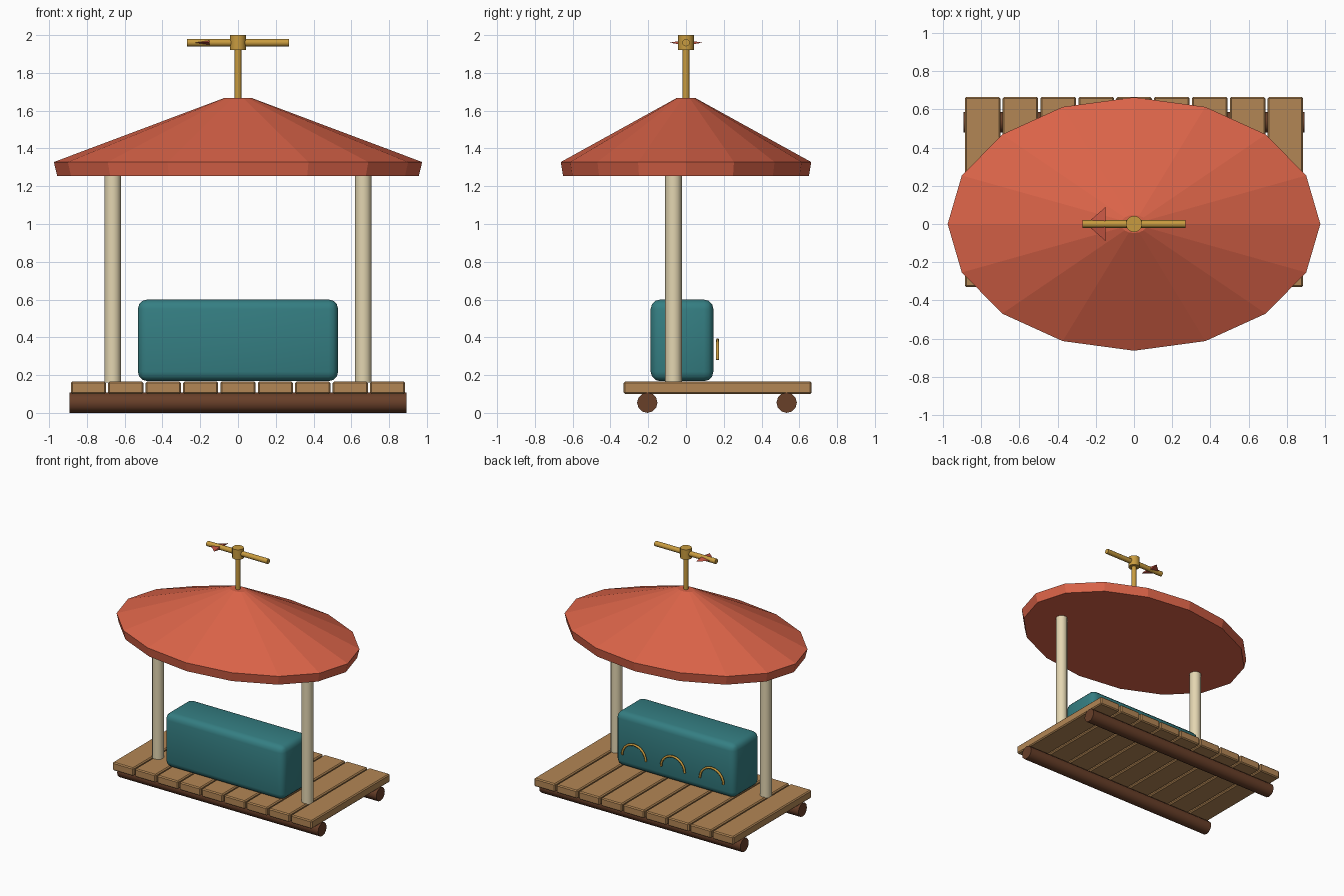
import bpy, bmesh
from math import pi, cos, sin, radians

if "Cube" in bpy.data.objects:
    bpy.data.objects.remove(bpy.data.objects["Cube"])


def mat(name, r, g, b):
    m = bpy.data.materials.new(name)
    m.diffuse_color = (r, g, b, 1)
    m.use_nodes = True
    m.node_tree.nodes["Principled BSDF"].inputs["Base Color"].default_value = m.diffuse_color
    return m


RED = mat("roof_red", 0.70, 0.125, 0.065)
TEAL = mat("teal", 0.035, 0.21, 0.225)
WOOD = mat("plank_wood", 0.45, 0.24, 0.09)
BARK = mat("log_brown", 0.14, 0.05, 0.022)
CREAM = mat("post_cream", 0.77, 0.67, 0.44)
GOLD = mat("brass", 0.58, 0.33, 0.05)
VANE = mat("vane_red", 0.55, 0.09, 0.055)


def finish(name, material, smooth=None):
    o = bpy.context.object
    o.name = name
    o.data.materials.append(material)
    if smooth:
        bpy.ops.object.shade_smooth_by_angle(angle=radians(smooth))
    return o


def rod(name, loc, r, length, material, axis="z", sides=12, smooth=40):
    rot = (0, pi / 2, 0) if axis == "x" else (0, 0, 0)
    bpy.ops.mesh.primitive_cylinder_add(vertices=sides, radius=r, depth=length,
                                        location=loc, rotation=rot)
    return finish(name, material, smooth)


def box(name, lo, hi, bevel, segments, material, smooth=None):
    bpy.ops.mesh.primitive_cube_add(size=1, location=[(a + b) / 2 for a, b in zip(lo, hi)])
    o = bpy.context.object
    o.scale = [b - a for a, b in zip(lo, hi)]
    bpy.ops.object.transform_apply(location=False, rotation=False, scale=True)
    m = o.modifiers.new("bevel", "BEVEL")
    m.width, m.segments = bevel, segments
    bpy.ops.object.modifier_apply(modifier="bevel")
    return finish(name, material, smooth)


# Log runners and plank deck
for label, y in (("front", -0.205), ("back", 0.533)):
    rod(label + "_log", (0, y, 0.054), 0.054, 1.785, BARK, "x")
for i in range(9):
    x = (i - 4) * 0.198
    box(f"plank_{i + 1}", (x - 0.093, -0.33, 0.1), (x + 0.093, 0.665, 0.166), 0.008, 1, WOOD)

# Cushioned bench block
box("bench", (-0.53, -0.187, 0.168), (0.53, 0.145, 0.6), 0.05, 3, TEAL, 40)

# Arched handles behind the bench
for i in range(3):
    c = bpy.data.curves.new("arch", "CURVE")
    c.dimensions = "3D"
    c.bevel_depth, c.bevel_resolution, c.use_fill_caps = 0.009, 1, True
    s = c.splines.new("POLY")
    s.points.add(12)
    for k, p in enumerate(s.points):
        a = pi * k / 12
        p.co = (0.105 * cos(a), 0, 0.105 * sin(a), 1)
    o = bpy.data.objects.new(f"arch_handle_{i + 1}", c)
    o.location = ((i - 1) * 0.345, 0.167, 0.281)
    c.materials.append(GOLD)
    bpy.context.collection.objects.link(o)

# Roof posts
for label, x in (("left", -0.663), ("right", 0.663)):
    rod(label + "_post", (x, -0.066, 0.715), 0.044, 1.11, CREAM)

# Faceted oval roof: stacked 16-sided rings
bm = bmesh.new()
rings = [[bm.verts.new((r * cos(k * pi / 8), 0.68 * r * sin(k * pi / 8), z)) for k in range(16)]
         for r, z in ((0.957, 1.255), (0.975, 1.328), (0.07, 1.668))]
for a, b in zip(rings, rings[1:]):
    for k in range(16):
        n = (k + 1) % 16
        bm.faces.new((a[k], a[n], b[n], b[k]))
bm.faces.new(rings[0][::-1])
bm.faces.new(rings[-1])
me = bpy.data.meshes.new("roof")
bm.to_mesh(me)
bm.free()
me.materials.append(RED)
bpy.context.collection.objects.link(bpy.data.objects.new("roof", me))

# Weather vane: pole, hub, bar and flattened arrow head
rod("vane_pole", (0, 0, 1.8), 0.018, 0.3, GOLD)
rod("vane_hub", (0, 0, 1.96), 0.043, 0.08, GOLD)
rod("vane_bar", (0, 0, 1.96), 0.02, 0.54, GOLD, "x")
bpy.ops.mesh.primitive_cone_add(vertices=4, radius1=0.088, radius2=0, depth=0.1,
                                location=(-0.2, 0, 1.96), rotation=(0, -pi / 2, 0))
bpy.context.object.scale = (0.16, 1, 1)
finish("vane_arrow", VANE)
